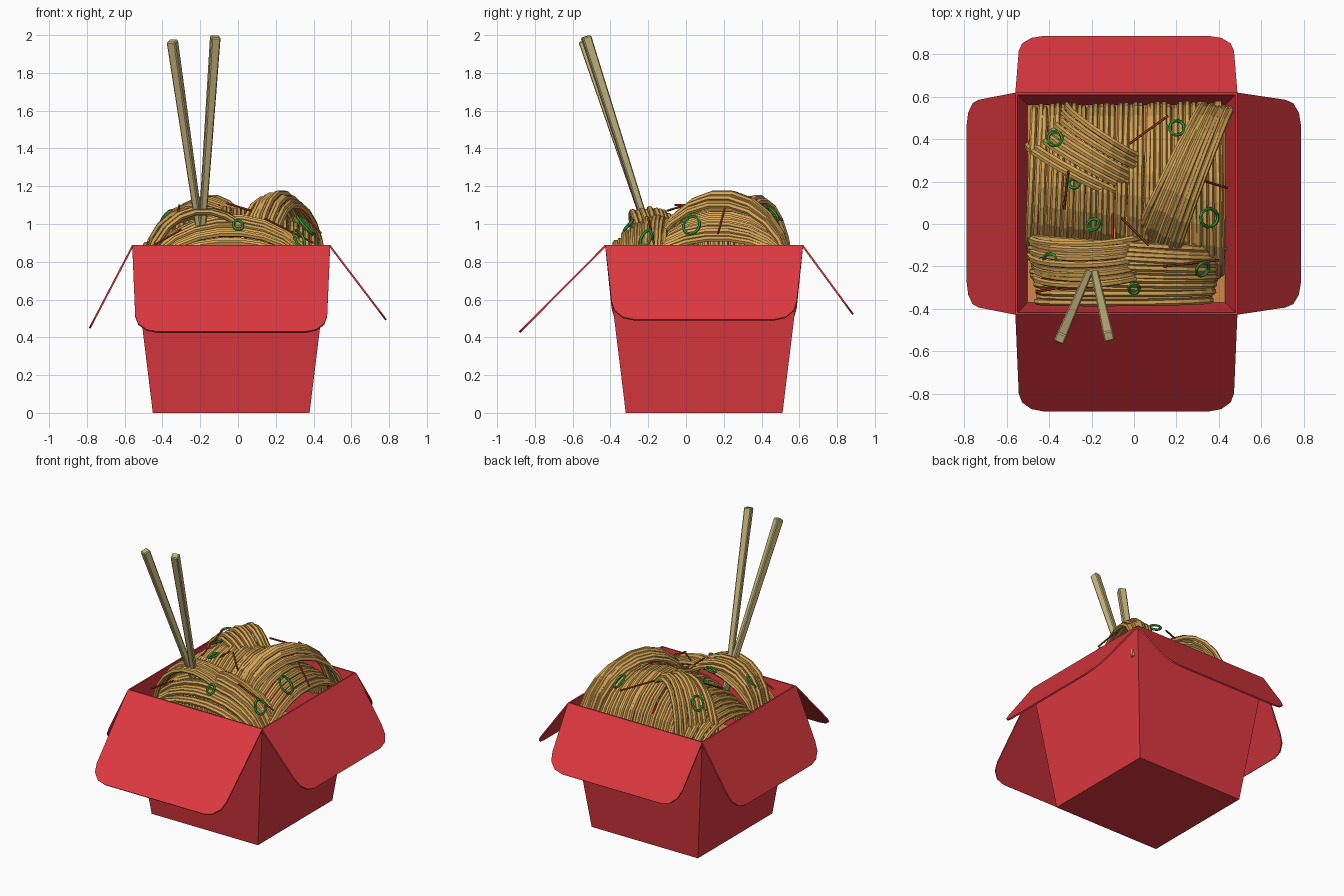
import bpy, bmesh, math, random
from mathutils import Vector, Matrix

if "Cube" in bpy.data.objects:
    bpy.data.objects.remove(bpy.data.objects["Cube"])

random.seed(4)
CX, CY, TOP = -0.036, 0.096, 0.89      # carton centre and rim height
HB, HT = 0.415, 0.524                  # half widths at base and rim


def material(name, rgb):
    m = bpy.data.materials.new(name)
    m.diffuse_color = (*rgb, 1)
    m.use_nodes = True
    m.node_tree.nodes["Principled BSDF"].inputs["Base Color"].default_value = m.diffuse_color
    return m


RED = material("red_card", (0.72, 0.04, 0.05))
NOODLE = material("noodle", (0.66, 0.37, 0.09))
SAUCE = material("sauce", (0.62, 0.25, 0.07))
WOOD = material("wood", (0.58, 0.48, 0.21))
GREEN = material("spring_onion", (0.05, 0.42, 0.05))
CARROT = material("carrot", (0.42, 0.06, 0.015))


def mesh_object(name, bm, mat):
    bmesh.ops.recalc_face_normals(bm, faces=bm.faces)
    me = bpy.data.meshes.new(name)
    bm.to_mesh(me)
    bm.free()
    me.materials.append(mat)
    ob = bpy.data.objects.new(name, me)
    bpy.context.collection.objects.link(ob)
    return ob


def square(bm, half, z):
    return [bm.verts.new((CX + sx * half, CY + sy * half, z))
            for sx, sy in ((-1, -1), (1, -1), (1, 1), (-1, 1))]


# Carton: tapered open box with thin card walls
bm = bmesh.new()
rings = [square(bm, HB, 0), square(bm, HT, TOP), square(bm, HT - 0.01, TOP), square(bm, HB - 0.01, 0.012)]
for a, b in zip(rings, rings[1:]):
    for i in range(4):
        j = (i + 1) % 4
        bm.faces.new((a[i], a[j], b[j], b[i]))
bm.faces.new(rings[0])
bm.faces.new(rings[3])
mesh_object("carton", bm, RED)

# Filling surface under the noodles
bm = bmesh.new()
bm.faces.new(square(bm, 0.467, 0.5))
mesh_object("filling", bm, SAUCE)


def flap(name, angle, run, drop, w_end, r=0.12):
    """Rounded flap hinged on the rim; angle turns it round the carton."""
    length = math.hypot(run, drop)
    pts = [(HT, 0)]
    for k in range(4):
        a = math.radians(30 * k)
        pts.append((w_end - r + r * math.cos(a), length - r + r * math.sin(a)))
    pts += [(-x, d) for x, d in reversed(pts)]
    rot = Matrix.Rotation(angle, 3, 'Z')
    normal = Vector((0, -drop, run)).normalized()
    bm = bmesh.new()
    layers = []
    for off in (0, -0.01):
        layer = []
        for x, d in pts:
            p = Vector((x, -HT - d * run / length, TOP - d * drop / length)) + normal * off
            layer.append(bm.verts.new(rot @ p + Vector((CX, CY, 0))))
        bm.faces.new(layer)
        layers.append(layer)
    for i in range(len(pts)):
        j = (i + 1) % len(pts)
        bm.faces.new((layers[0][i], layers[0][j], layers[1][j], layers[1][i]))
    mesh_object(name, bm, RED)


flap("front_flap", 0, 0.457, 0.46, 0.508)
flap("right_flap", math.pi / 2, 0.30, 0.395, 0.49)
flap("back_flap", math.pi, 0.268, 0.365, 0.508)
flap("left_flap", -math.pi / 2, 0.23, 0.44, 0.49)


def tubes(name, paths, radius, mat, res=1):
    cu = bpy.data.curves.new(name, 'CURVE')
    cu.dimensions = '3D'
    cu.bevel_depth, cu.bevel_resolution, cu.use_fill_caps = radius, res, True
    for path in paths:
        sp = cu.splines.new('POLY')
        sp.points.add(len(path) - 1)
        for q, p in zip(sp.points, path):
            q.co = (*p, 1)
        sp.use_smooth = False
    cu.materials.append(mat)
    ob = bpy.data.objects.new(name, cu)
    bpy.context.collection.objects.link(ob)
    bpy.ops.object.select_all(action='DESELECT')
    ob.select_set(True)
    bpy.context.view_layer.objects.active = ob
    bpy.ops.object.convert(target='MESH')


def bundle(name, first, last, n, peaks, bow=0.0, ends=(0.7, 0.7), segs=11):
    """Arched strands blended from the first (x0,y0,x1,y1) to the last."""
    paths = []
    for i in range(n):
        u = i / (n - 1)
        x0, y0, x1, y1 = (a + (b - a) * u + random.uniform(-0.008, 0.008) for a, b in zip(first, last))
        a, b = Vector((x0, y0)), Vector((x1, y1))
        side = Vector((y1 - y0, x0 - x1)).normalized() * bow
        peak = (peaks[0] * (1 - u) * (1 - 2 * u) + peaks[1] * 4 * u * (1 - u)
                + peaks[2] * u * (2 * u - 1)) + random.uniform(-0.008, 0.008)
        path = []
        for k in range(segs + 1):
            s = math.pi * k / segs
            t = (1 - math.cos(s)) / 2
            p = a.lerp(b, t) + side * math.sin(s)
            ze = ends[0] + (ends[1] - ends[0]) * t
            path.append((p.x, p.y, ze + (peak - ze) * math.sin(s)))
        paths.append(path)
    tubes(name, paths, 0.016, NOODLE)


# Noodle bundles: base mound, front mound, then the crossing bundles on top
bundle("base_noodles", (-0.495, -0.1, -0.47, 0.55), (0.42, -0.24, 0.41, 0.56), 34, (0.9, 1.08, 0.92))
bundle("front_noodles", (-0.45, -0.36, 0.36, -0.36), (-0.5, -0.06, 0.42, -0.12), 14, (0.9, 1.01, 1.03), 0.01)
bundle("left_noodles", (-0.5, 0.37, 0.06, 0.08), (-0.31, 0.56, 0.1, 0.3), 9, (1.08, 1.13, 1.13), 0.03, (0.7, 0.85))
bundle("right_noodles", (0.0, -0.12, 0.32, 0.56), (0.19, -0.22, 0.455, 0.54), 10, (1.13, 1.16, 1.1), -0.015)
bundle("middle_noodles", (-0.47, -0.24, 0.1, -0.2), (-0.5, -0.05, 0.12, -0.02), 9, (1.06, 1.075, 1.05), 0.06, (0.7, 0.8))

# Spring onion rings lying on the mound: position, radius
for i, (x, y, z, r) in enumerate([(-0.37, 0.4, 1.03, 0.05), (0.2, 0.45, 1.05, 0.05), (0.35, 0.03, 0.99, 0.062),
                                  (-0.39, -0.17, 0.97, 0.05), (0.32, -0.21, 0.92, 0.05), (0, -0.3, 0.99, 0.035),
                                  (-0.28, 0.19, 1.06, 0.03), (-0.19, 0.0, 1.06, 0.035)]):
    c = Vector((x, y, z))
    q = (c - Vector((CX, CY, 0.65))).to_track_quat('Z', 'Y')
    loop = [c + q @ Vector((0.7 * r * math.cos(a), r * math.sin(a), 0.006))
            for a in (math.tau * k / 12 for k in range(13))]
    tubes(f"onion_ring_{i + 1}", [loop], 0.008, GREEN)

# Carrot slivers
tubes("carrot_slivers", [
    [(-0.33, 0.07, 1.0), (-0.31, 0.25, 1.1)], [(-0.02, 0.38, 1.09), (0.16, 0.51, 1.02)],
    [(0.31, 0.21, 1.1), (0.44, 0.17, 0.95)], [(-0.46, -0.32, 0.88), (-0.3, -0.29, 0.97)],
    [(-0.06, 0.03, 1.11), (0.07, -0.1, 1.07)], [(0.14, -0.2, 1.03), (0.4, -0.17, 0.9)],
    [(-0.1, 0.05, 1.1), (-0.1, -0.06, 1.1)]], 0.006, CARROT)


# Chopsticks: tapered square sticks with softened edges
def chopstick(name, top, low):
    top, low = Vector(top), Vector(low)
    end = top.lerp(low, 1.35)
    axis = top - end
    bm = bmesh.new()
    bmesh.ops.create_cone(bm, cap_ends=True, segments=4, radius1=0.022, radius2=0.035, depth=axis.length,
                          matrix=Matrix.Rotation(math.pi / 4, 4, 'Z'))
    bmesh.ops.bevel(bm, geom=bm.edges[:], offset=0.006, segments=1, affect='EDGES')
    bm.transform(Matrix.Translation((top + end) / 2) @ axis.to_track_quat('Z', 'Y').to_matrix().to_4x4())
    mesh_object(name, bm, WOOD)


chopstick("left_chopstick", (-0.348, -0.54, 1.97), (-0.214, -0.23, 1.05))
chopstick("right_chopstick", (-0.12, -0.53, 1.993), (-0.185, -0.23, 1.05))
